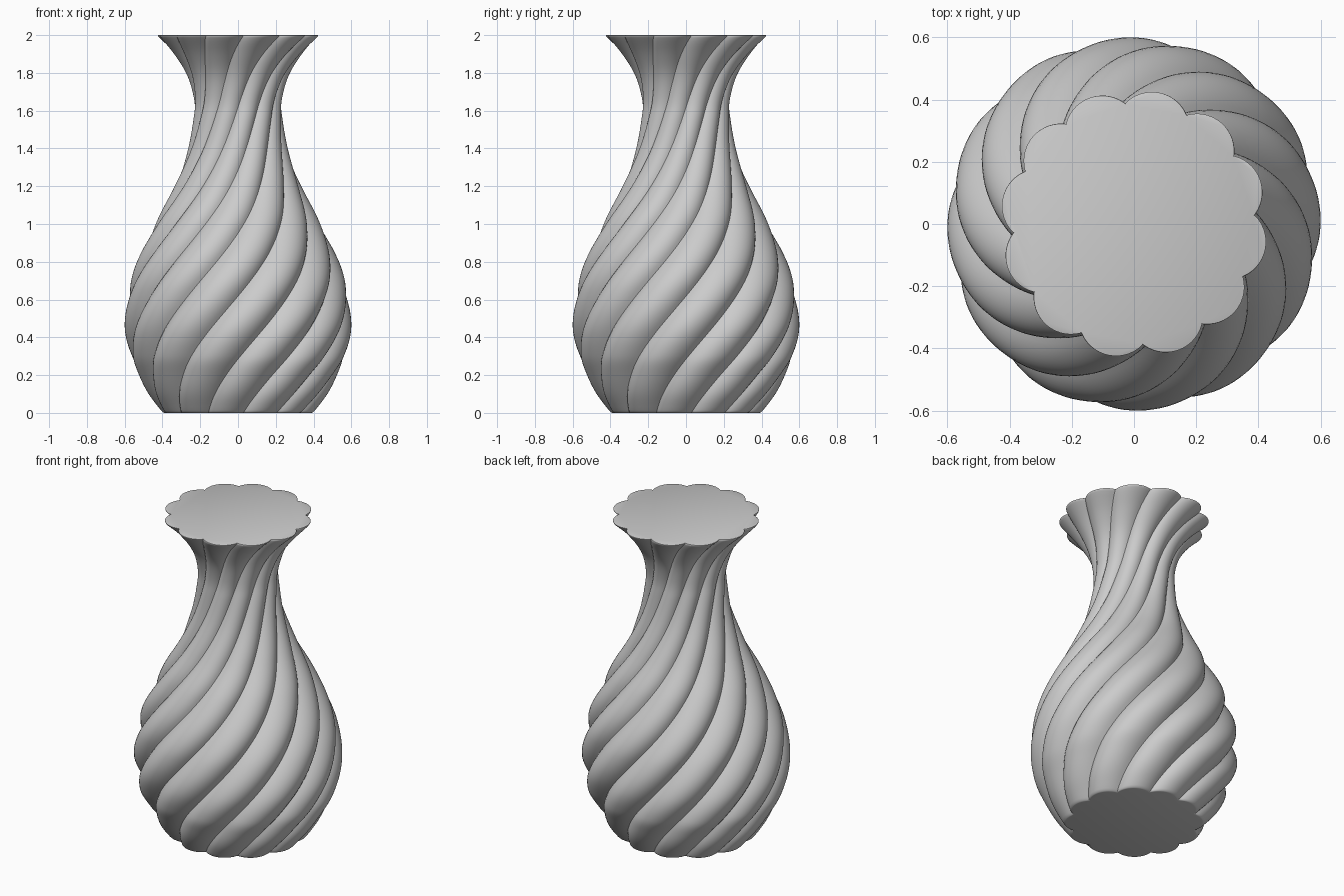
import bpy, bmesh, math

if "Cube" in bpy.data.objects:
    bpy.data.objects.remove(bpy.data.objects["Cube"])

LOBES, STEPS, RINGS = 12, 14, 110
TWIST = math.pi / 2                 # radians per unit of height
PHASE = math.radians(4.4)           # groove direction at the base
EDGE = 0.014                        # rounding of the rim and foot

# Lobe-tip radius by height: (z, radius)
PROFILE = [(0, .402), (.1, .473), (.2, .527), (.3, .572), (.46, .60),
           (.65, .581), (.8, .535), (1, .441), (1.2, .337), (1.4, .264),
           (1.6, .234), (1.7, .242), (1.8, .275), (1.9, .342), (2, .436)]


def radius(z):
    """Smooth cubic through the profile points."""
    n = len(PROFILE)

    def slope(k):
        a, b = PROFILE[max(k - 1, 0)], PROFILE[min(k + 1, n - 1)]
        return (b[1] - a[1]) / (b[0] - a[0])
    i = max(k for k in range(n - 1) if PROFILE[k][0] <= z + 1e-9)
    (z0, r0), (z1, r1) = PROFILE[i], PROFILE[i + 1]
    h = z1 - z0
    t = (z - z0) / h
    return ((2*t**3 - 3*t**2 + 1) * r0 + (t**3 - 2*t**2 + t) * h * slope(i)
            + (3*t**2 - 2*t**3) * r1 + (t**3 - t**2) * h * slope(i + 1))


def lobe(u):
    """Unit scallop: circular arc seen from the centre, u in 0..1."""
    a = (u - 0.5) * 2 * math.pi / LOBES
    return .72 * math.cos(a) + math.sqrt(.28**2 - (.72 * math.sin(a))**2)


# Ring heights and inward offsets, with rounded foot and rim
ring_list = []
for k in range(5):
    a = k / 4 * math.pi / 2
    ring_list.append((EDGE * (1 - math.sin(a)), EDGE * (1 - math.cos(a))))
foot = [(z, EDGE - d) for z, d in ring_list]
foot = [(EDGE * (1 - math.cos(k * math.pi / 8)),
         EDGE * .6 * (1 - math.sin(k * math.pi / 8))) for k in range(5)]
rim = [(2 - z, d) for z, d in reversed(foot)]
body = [(EDGE + (2 - 2 * EDGE) * k / RINGS, 0) for k in range(1, RINGS)]

# Twisted scalloped body
bm = bmesh.new()
rings = []
for z, inset in foot + body + rim:
    ring = []
    for j in range(LOBES * STEPS):
        a = PHASE + TWIST * z + 2 * math.pi * j / (LOBES * STEPS)
        r = radius(z) * lobe((j % STEPS) / STEPS) - inset
        ring.append(bm.verts.new((r * math.cos(a), r * math.sin(a), z)))
    rings.append(ring)
for lo, hi in zip(rings, rings[1:]):
    for j in range(len(lo)):
        m = (j + 1) % len(lo)
        bm.faces.new((lo[j], lo[m], hi[m], hi[j]))

# Flat closed ends
bm.faces.new(rings[0][::-1])
bm.faces.new(rings[-1])

mesh = bpy.data.meshes.new("twisted_vase")
bm.to_mesh(mesh)
bm.free()
vase = bpy.data.objects.new("twisted_vase", mesh)
bpy.context.collection.objects.link(vase)
bpy.context.view_layer.objects.active = vase
vase.select_set(True)
bpy.ops.object.shade_smooth_by_angle(angle=math.radians(35))
